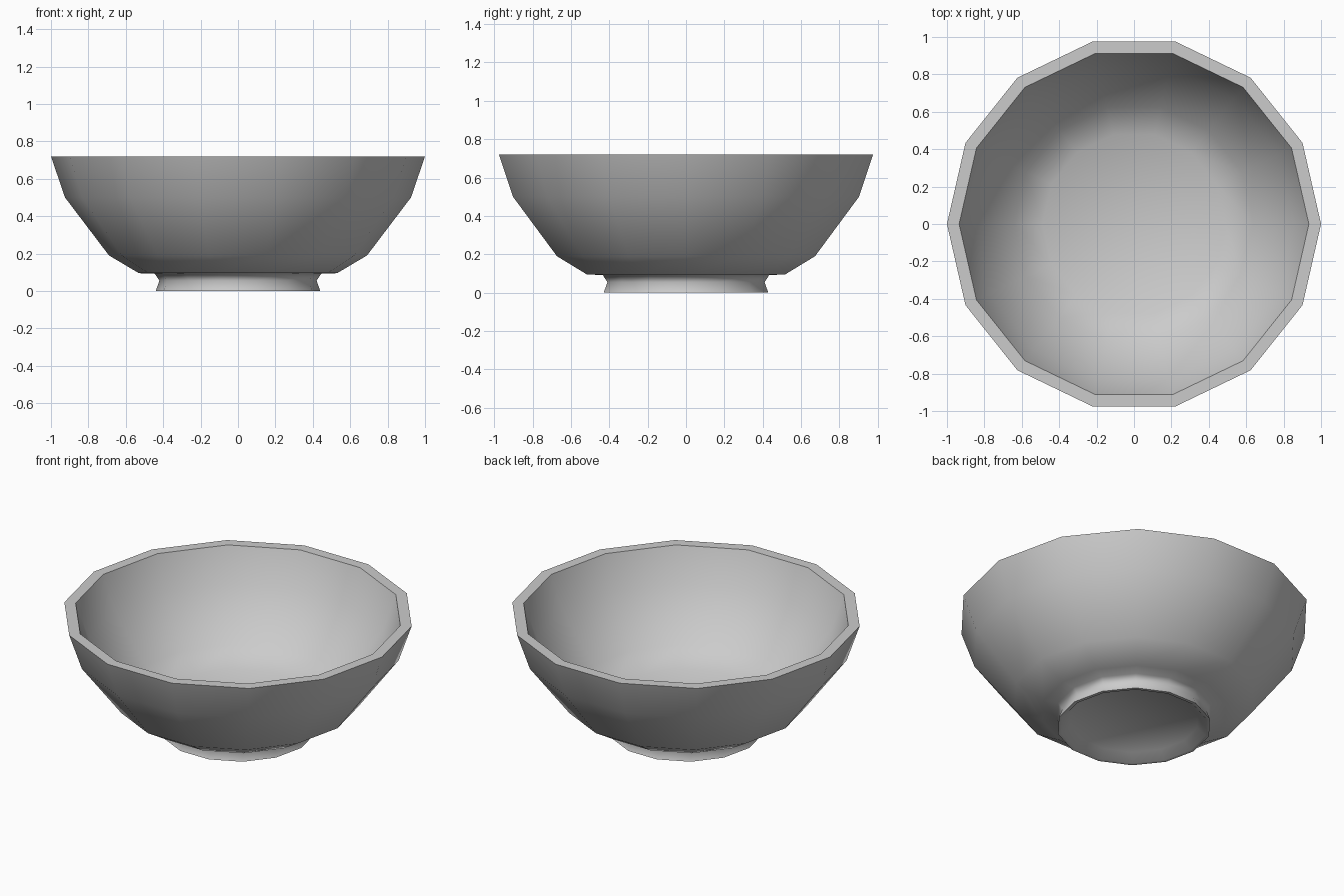
import bpy, bmesh, math

if "Cube" in bpy.data.objects:
    bpy.data.objects.remove(bpy.data.objects["Cube"])

SIDES = 14

def lathe(name, profile, angle):
    """Spin an (r, z) profile round z; r = 0 ends close to a single point."""
    bm = bmesh.new()
    rings = []
    for r, z in profile:
        if r == 0:
            rings.append([bm.verts.new((0, 0, z))] * SIDES)
        else:
            rings.append([bm.verts.new((r * math.cos(2 * math.pi * i / SIDES),
                                        r * math.sin(2 * math.pi * i / SIDES), z))
                          for i in range(SIDES)])
    for a, b in zip(rings, rings[1:]):
        for i in range(SIDES):
            j = (i + 1) % SIDES
            bm.faces.new(dict.fromkeys((a[i], a[j], b[j], b[i])))
    bmesh.ops.recalc_face_normals(bm, faces=bm.faces)
    mesh = bpy.data.meshes.new(name)
    bm.to_mesh(mesh)
    bm.free()
    obj = bpy.data.objects.new(name, mesh)
    bpy.context.collection.objects.link(obj)
    bpy.ops.object.select_all(action='DESELECT')
    obj.select_set(True)
    bpy.context.view_layer.objects.active = obj
    bpy.ops.object.shade_smooth_by_angle(angle=math.radians(angle))
    return obj

# Bowl: recessed base, flared foot ring, outer wall, flat rim, inner wall, floor
lathe("bowl", [
    (0, 0.05), (0.37, 0.045), (0.42, 0),
    (0.44, 0), (0.42, 0.055), (0.445, 0.092),
    (0.53, 0.095), (0.69, 0.19), (0.925, 0.5), (1.0, 0.72),
    (0.935, 0.72), (0.86, 0.51), (0.64, 0.23), (0.49, 0.15), (0, 0.13),
], 55)
